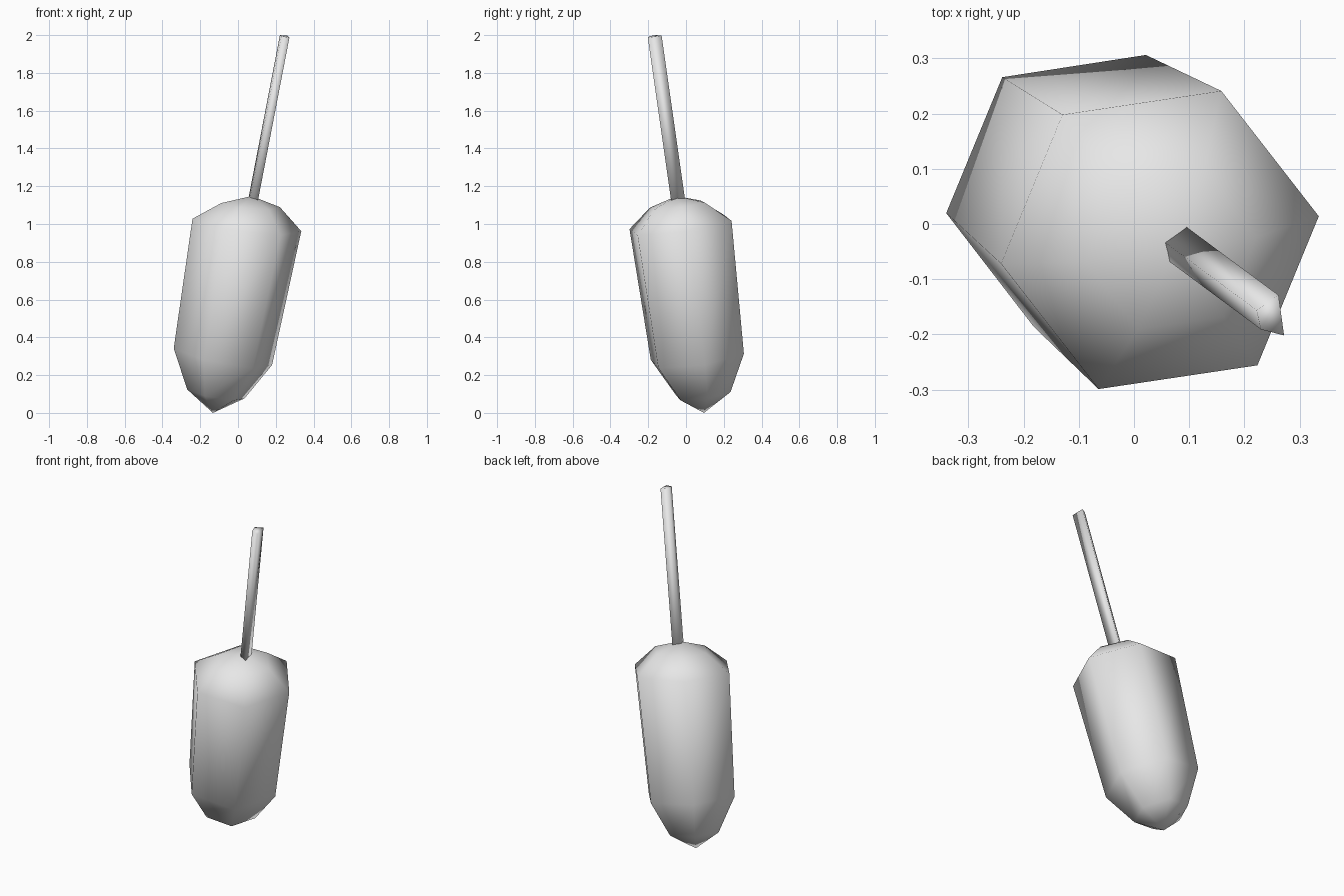
import bpy, bmesh
from math import cos, sin, radians, tau
from mathutils import Vector

cube = bpy.data.objects.get("Cube")
if cube:
    bpy.data.objects.remove(cube, do_unlink=True)

grey = bpy.data.materials.new("light grey")
grey.use_nodes = True
grey.diffuse_color = (0.8, 0.8, 0.8, 1)
grey.node_tree.nodes["Principled BSDF"].inputs["Base Color"].default_value = (0.8, 0.8, 0.8, 1)


def ring(centre, radius, tilt, sides=6, phase=8):
    """Polygon around centre, square to the leaning direction tilt."""
    turn = Vector((0, 0, 1)).rotation_difference(Vector((*tilt, 1)))
    points = []
    for i in range(sides):
        a = radians(phase) + tau * i / sides
        points.append(Vector(centre) + turn @ Vector((radius * cos(a), radius * sin(a), 0)))
    return points


def loft(name, rings, start=None, end=None):
    """Skin the rings in order; each end closes to a pole point or a flat cap."""
    bm = bmesh.new()
    loops = [[bm.verts.new(p) for p in r] for r in rings]
    n = len(loops[0])
    for low, high in zip(loops, loops[1:]):
        for i in range(n):
            j = (i + 1) % n
            bm.faces.new((low[i], low[j], high[j], high[i]))
    for loop, pole in ((loops[0], start), (loops[-1], end)):
        if pole:
            tip = bm.verts.new(pole)
            for i in range(n):
                bm.faces.new((loop[i], loop[(i + 1) % n], tip))
        else:
            bm.faces.new(loop)
    bmesh.ops.recalc_face_normals(bm, faces=bm.faces)
    mesh = bpy.data.meshes.new(name)
    bm.to_mesh(mesh)
    bm.free()
    mesh.materials.append(grey)
    for face in mesh.polygons:
        face.use_smooth = True
    obj = bpy.data.objects.new(name, mesh)
    bpy.context.collection.objects.link(obj)
    return obj


# Leaning six-sided body with rounded ends
loft("body", [
    ring((-0.117, 0.093, 0.10), 0.155, (0.18, -0.15)),
    ring((-0.08, 0.06, 0.297), 0.267, (0.19, -0.145)),
    ring((0.047, -0.029, 0.995), 0.293, (0.135, -0.137)),
    ring((0.067, -0.046, 1.10), 0.157, (0.09, -0.13)),
], start=(-0.133, 0.095, 0.0), end=(0.073, -0.05, 1.148))

# Thin four-sided stick, sunk into the top of the body
tip = [Vector(p) for p in ((0.262, -0.129, 1.997), (0.222, -0.156, 2.0),
                           (0.23, -0.191, 1.995), (0.272, -0.202, 1.986))]
lean = Vector((0.193, -0.143, 1))
loft("stick", [[p - lean * 1.05 for p in tip], tip])
